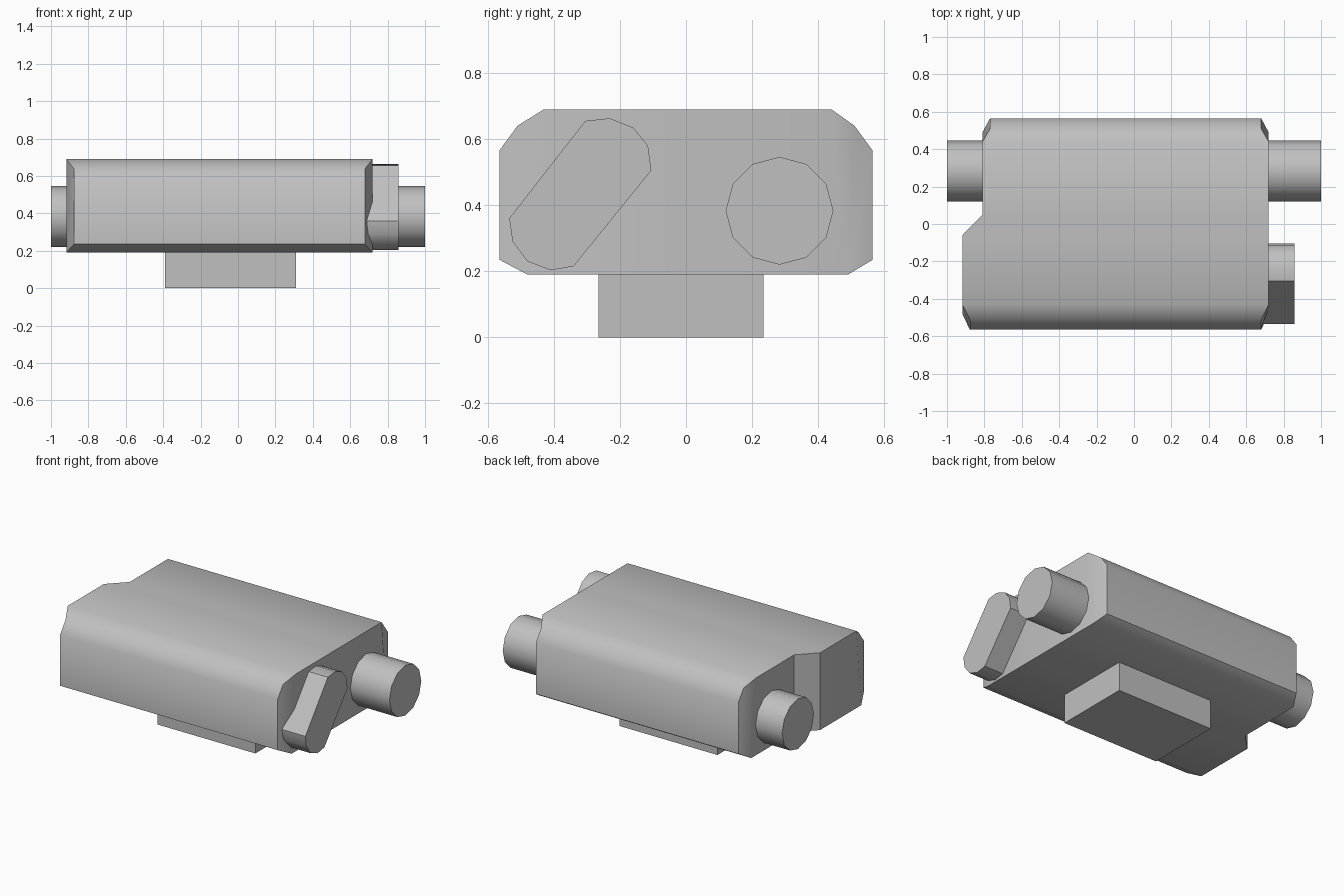
import bpy, bmesh, math

cube = bpy.data.objects.get("Cube")
if cube:
    bpy.data.objects.remove(cube, do_unlink=True)

grey = bpy.data.materials.new("plain grey")
grey.use_nodes = True
colour = (0.53, 0.53, 0.53, 1)
grey.diffuse_color = colour
grey.node_tree.nodes["Principled BSDF"].inputs["Base Color"].default_value = colour


def make_object(name, verts, faces):
    mesh = bpy.data.meshes.new(name)
    bm = bmesh.new()
    points = [bm.verts.new(v) for v in verts]
    for face in faces:
        bm.faces.new([points[i] for i in face])
    bmesh.ops.recalc_face_normals(bm, faces=bm.faces)
    bm.to_mesh(mesh)
    bm.free()
    mesh.materials.append(grey)
    obj = bpy.data.objects.new(name, mesh)
    bpy.context.collection.objects.link(obj)
    bpy.ops.object.select_all(action='DESELECT')
    obj.select_set(True)
    bpy.context.view_layer.objects.active = obj
    bpy.ops.object.shade_smooth_by_angle(angle=math.radians(40))
    return obj


def loft(name, left_ring, right_ring, caps):
    """Join two matching rings and close both ends with the cap polygons."""
    n = len(left_ring)
    faces = [(i, (i + 1) % n, (i + 1) % n + n, i + n) for i in range(n)]
    faces += caps + [tuple(i + n for i in cap) for cap in caps]
    return make_object(name, left_ring + right_ring, faces)


def prism(name, outline, x0, x1):
    """Extrude a (y, z) outline along x."""
    return loft(name, [(x0, y, z) for y, z in outline],
                [(x1, y, z) for y, z in outline], [tuple(range(len(outline)))])


# Body: bevelled profile with tapered end corners and a stepped left end
low, high = 0.19, 0.69
profile = [(-0.48, low), (-0.565, 0.235), (-0.565, 0.565), (-0.51, 0.64),
           (-0.43, high), (-0.06, high), (0.05, high), (0.44, high),
           (0.51, 0.64), (0.565, 0.565), (0.565, 0.235), (0.49, low),
           (0.05, low), (-0.06, low)]


def inset(z):
    return 0.0 if z in (low, high) else 0.04


left = [((-0.918 if y < 0 else -0.81) + inset(z), y, z) for y, z in profile]
right = [(0.72 - inset(z), y, z) for y, z in profile]
end_caps = [(0, 1, 2, 3, 4), (0, 4, 5, 13), (13, 5, 6, 12),
            (12, 6, 7, 11), (7, 8, 9, 10, 11)]
loft("body", left, right, end_caps)

# Round pipes at both ends
circle = [(0.283 + 0.163 * math.sin(math.tau * i / 12),
           0.383 + 0.163 * math.cos(math.tau * i / 12)) for i in range(12)]
prism("left_pipe", circle, 0.65, 1.0)
prism("right_pipe", circle, -1.0, -0.75)

# Slanted slot-shaped boss
slot = [(-0.535, 0.36), (-0.525, 0.29), (-0.48, 0.23), (-0.41, 0.203),
        (-0.34, 0.215), (-0.105, 0.505), (-0.115, 0.58), (-0.16, 0.635),
        (-0.23, 0.663), (-0.305, 0.655)]
prism("slanted_boss", slot, 0.66, 0.857)

# Base block underneath
base = [(-0.265, 0), (0.235, 0), (0.235, 0.2), (-0.265, 0.2)]
prism("base_block", base, -0.39, 0.31)
